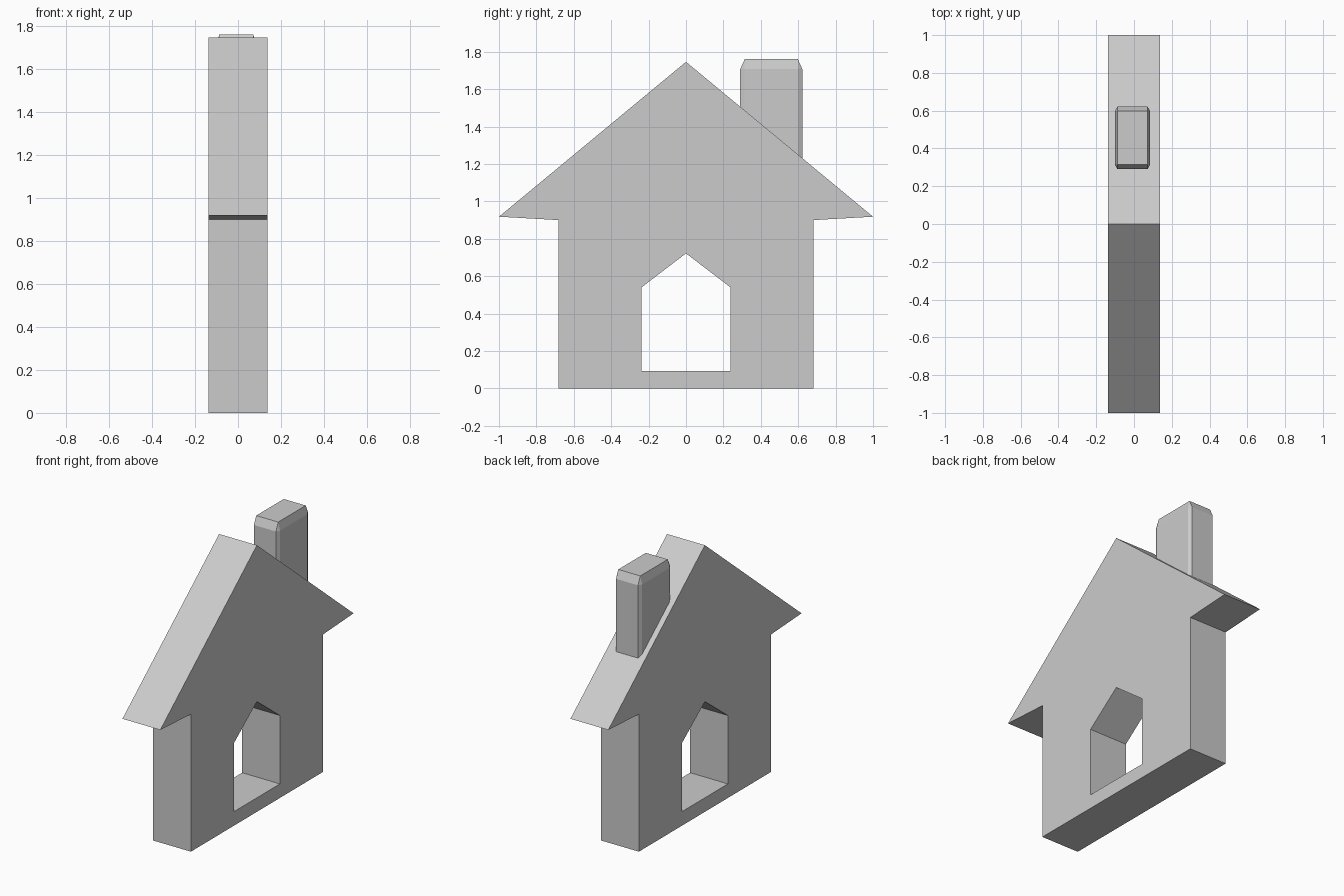
import bpy, bmesh
from mathutils import Vector

if "Cube" in bpy.data.objects:
    bpy.data.objects.remove(bpy.data.objects["Cube"])

HALF = 0.137  # half thickness of the house along x


def finish(bm, name):
    bmesh.ops.recalc_face_normals(bm, faces=bm.faces[:])
    mesh = bpy.data.meshes.new(name)
    bm.to_mesh(mesh)
    bm.free()
    obj = bpy.data.objects.new(name, mesh)
    bpy.context.collection.objects.link(obj)
    return obj


def add_loop(bm, half_profile):
    """Closed y-z outline mirrored from its +y half."""
    pts = half_profile + [(-y, z) for y, z in reversed(half_profile) if y > 0]
    verts = [bm.verts.new((-HALF, y, z)) for y, z in pts]
    return [bm.edges.new((verts[i - 1], verts[i])) for i in range(len(verts))]


# House slab: gabled outline with eaves and a pointed doorway through it
bm = bmesh.new()
edges = add_loop(bm, [(0.683, 0), (0.683, 0.90), (1.0, 0.918), (0, 1.746)])
edges += add_loop(bm, [(0.238, 0.092), (0.238, 0.54), (0, 0.722)])
bmesh.ops.triangle_fill(bm, use_beauty=True, use_dissolve=False, edges=edges)
ext = bmesh.ops.extrude_face_region(bm, geom=bm.faces[:], use_keep_orig=True)
moved = [g for g in ext["geom"] if isinstance(g, bmesh.types.BMVert)]
bmesh.ops.translate(bm, verts=moved, vec=(2 * HALF, 0, 0))
finish(bm, "house")

# Chimney: bevelled unit cube stretched to size, its foot sunk into the roof
lo, hi = Vector((-0.101, 0.29, 1.03)), Vector((0.085, 0.622, 1.76))
bm = bmesh.new()
bmesh.ops.create_cube(bm, size=1)
bmesh.ops.bevel(bm, geom=bm.edges[:], offset=0.072, segments=1,
                affect='EDGES', profile=0.5)
bmesh.ops.scale(bm, verts=bm.verts[:], vec=hi - lo)
bmesh.ops.translate(bm, verts=bm.verts[:], vec=(lo + hi) / 2)
finish(bm, "chimney")
